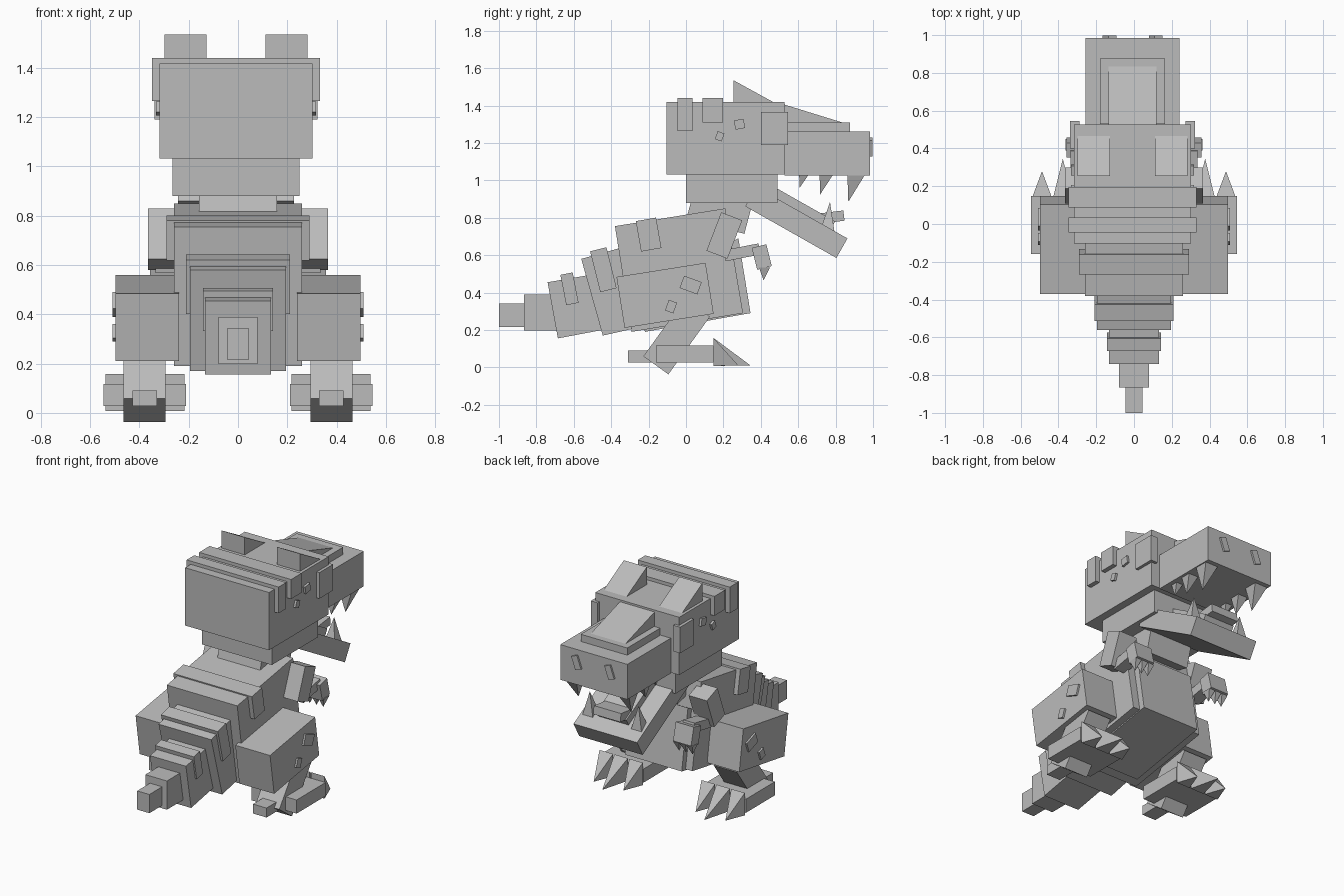
import bpy, bmesh, math
from mathutils import Vector, Matrix

cube = bpy.data.objects.get("Cube")
if cube:
    bpy.data.objects.remove(cube, do_unlink=True)

grey = bpy.data.materials.new("plain_grey")
grey.use_nodes = True
tone = (0.5, 0.5, 0.5, 1)
grey.diffuse_color = tone
grey.node_tree.nodes["Principled BSDF"].inputs["Base Color"].default_value = tone

HEAD_X = -0.008  # the head sits slightly off centre


def finish(name, bm):
    bmesh.ops.recalc_face_normals(bm, faces=bm.faces)
    mesh = bpy.data.meshes.new(name)
    bm.to_mesh(mesh)
    bm.free()
    mesh.materials.append(grey)
    ob = bpy.data.objects.new(name, mesh)
    bpy.context.collection.objects.link(ob)
    return ob


def prism(name, outline, x0, x1):
    """Extrude a side outline of (y, z) points from x0 to x1."""
    bm = bmesh.new()
    face = bm.faces.new([bm.verts.new((x0, y, z)) for y, z in outline])
    ext = bmesh.ops.extrude_face_region(bm, geom=[face])["geom"]
    verts = [v for v in ext if isinstance(v, bmesh.types.BMVert)]
    bmesh.ops.translate(bm, verts=verts, vec=(x1 - x0, 0, 0))
    return finish(name, bm)


def rect(y0, y1, z0, z1):
    return [(y0, z0), (y1, z0), (y1, z1), (y0, z1)]


def tilted(y, z, length, height, degrees):
    """Rectangle around a centre, turned in the side plane."""
    c, s = math.cos(math.radians(degrees)), math.sin(math.radians(degrees))
    a, b = length / 2, height / 2
    return [(y + p * c - q * s, z + p * s + q * c)
            for p, q in ((-a, -b), (a, -b), (a, b), (-a, b))]


def block(name, outline, half, cx=0):
    return prism(name, outline, cx - half, cx + half)


def pair(name, outline, inner, outer, cx=0):
    prism("left_" + name, outline, cx + inner, cx + outer)
    prism("right_" + name, outline, cx - outer, cx - inner)


def spike(name, base, tip, width, depth):
    """Four-sided spike; base lies across the dominant tip direction."""
    bm = bmesh.new()
    base, tip = Vector(base), Vector(tip)
    d = tip - base
    v = Vector((0, 0, 1)) if abs(d.y) > abs(d.z) else Vector((0, 1, 0))
    u = Vector((1, 0, 0))
    ring = [bm.verts.new(base + u * width * a + v * depth * b)
            for a, b in ((-1, -1), (1, -1), (1, 1), (-1, 1))]
    bm.faces.new(ring)
    apex = bm.verts.new(tip)
    for i in range(4):
        bm.faces.new((ring[i], ring[(i + 1) % 4], apex))
    return finish(name, bm)


# Torso, belly and tail
block("torso", [(-0.38, 0.755), (0.21, 0.85), (0.305, 0.29), (-0.29, 0.19)], 0.26)
block("belly", [(0.28, 0.69), (0.345, 0.29), (-0.22, 0.19), (-0.25, 0.4)], 0.21)
block("tail_base", [(-0.56, 0.58), (-0.445, 0.17), (-0.2, 0.225), (-0.31, 0.65)], 0.195)
block("tail_middle", [(-0.74, 0.455), (-0.685, 0.155), (-0.42, 0.205), (-0.48, 0.5)], 0.133)
block("tail_end", rect(-0.865, -0.69, 0.198, 0.39), 0.08)
block("tail_tip", rect(-1, -0.86, 0.217, 0.342), 0.045)

# Raised bands on the back
block("back_band", tilted(-0.2, 0.71, 0.11, 0.165, 10), 0.29)
block("tail_base_band", tilted(-0.442, 0.522, 0.09, 0.225, 14), 0.21)
block("tail_middle_band", tilted(-0.623, 0.42, 0.067, 0.165, 11), 0.143)

# Neck and head
block("neck", tilted(0.18, 0.84, 0.32, 0.175, -15), 0.158)
block("throat", rect(0, 0.49, 0.88, 1.037), 0.258, HEAD_X)
block("head", rect(-0.104, 0.526, 1.032, 1.418), 0.31, HEAD_X)
block("head_band_rear", rect(-0.045, 0.035, 1.265, 1.44), 0.34, HEAD_X)
block("head_band_front", rect(0.087, 0.197, 1.31, 1.44), 0.34, HEAD_X)
block("snout", rect(0.526, 0.985, 1.027, 1.262), 0.248, HEAD_X)
block("snout_ridge", rect(0.53, 0.877, 1.26, 1.31), 0.172, HEAD_X)
block("snout_wedge", [(0.5, 1.3), (0.85, 1.305), (0.526, 1.405), (0.5, 1.405)], 0.128, HEAD_X)
pair("brow_horn", [(0.254, 1.4), (0.5, 1.4), (0.254, 1.535)], 0.12, 0.29, HEAD_X)
pair("eye", rect(0.4, 0.545, 1.19, 1.364), 0.28, 0.33, HEAD_X)
pair("temple_spot", tilted(0.286, 1.3, 0.052, 0.05, 10), 0.3, 0.325, HEAD_X)
pair("cheek_spot", tilted(0.18, 1.235, 0.038, 0.045, -20), 0.3, 0.325, HEAD_X)

# Nostrils lie on the snout end, so the outline is turned to face +y
for side, cx in (("left", 0.115), ("right", -0.13)):
    nostril = prism(side + "_nostril", tilted(0, 0, 0.045, 0.09, 20), 0, 0.02)
    nostril.data.transform(Matrix.Rotation(math.pi / 2, 4, "Z"))
    nostril.data.transform(Matrix.Translation((cx, 0.977, 1.178)))
    nostril.data.transform(Matrix.Translation((0, 0.02, 0)) if nostril.data.vertices[0].co.y > 1 else Matrix())

# Jaw and tongue
block("lower_jaw", tilted(0.59, 0.775, 0.56, 0.12, -29.5), 0.235, HEAD_X)
block("tongue", tilted(0.61, 0.855, 0.4, 0.055, -29.5), 0.11, HEAD_X)
block("tongue_tip", tilted(0.775, 0.803, 0.14, 0.055, 7), 0.1, HEAD_X)

# Teeth, claws and limbs on both sides
for side, s in (("left", 1), ("right", -1)):
    for n, (y, low, r) in enumerate(((0.63, 0.96, 0.025), (0.75, 0.925, 0.036), (0.91, 0.885, 0.047))):
        x = HEAD_X + s * 0.195
        spike(f"{side}_upper_tooth_{n}", (x, y, 1.03), (x, y - r * 0.9, low), r, r)
    spike(side + "_lower_tooth", (HEAD_X + s * 0.18, 0.755, 0.73), (HEAD_X + s * 0.18, 0.77, 0.885), 0.038, 0.038)
    for n, dx in enumerate((-0.11, 0, 0.11)):
        reach = 0.345 if dx == 0 else 0.28
        x = s * 0.377 + dx
        spike(f"{side}_foot_claw_{n}", (x, 0.146, 0.083), (x, reach, 0.01), 0.05, 0.075)
        x = s * 0.29 + dx * 0.45
        spike(f"{side}_hand_claw_{n}", (x, 0.42, 0.535), (x, 0.415, 0.465), 0.022, 0.03)

pair("thigh", tilted(-0.112, 0.385, 0.482, 0.276, 9), 0.24, 0.497)
pair("thigh_spot_large", tilted(0.025, 0.44, 0.1, 0.07, -20), 0.49, 0.509)
pair("thigh_spot_small", tilted(-0.08, 0.325, 0.047, 0.06, -20), 0.49, 0.509)
pair("shin", tilted(-0.05, 0.165, 0.165, 0.38, -35.8), 0.294, 0.465)
pair("foot", rect(-0.16, 0.147, 0.027, 0.118), 0.211, 0.545)
pair("heel", rect(-0.31, -0.15, 0.027, 0.09), 0.328, 0.428)
pair("upper_arm", tilted(0.205, 0.705, 0.12, 0.22, -21), 0.23, 0.365)
pair("forearm", tilted(0.3, 0.615, 0.19, 0.06, 11), 0.25, 0.335)
pair("hand", tilted(0.405, 0.59, 0.08, 0.12, 14), 0.225, 0.358)
